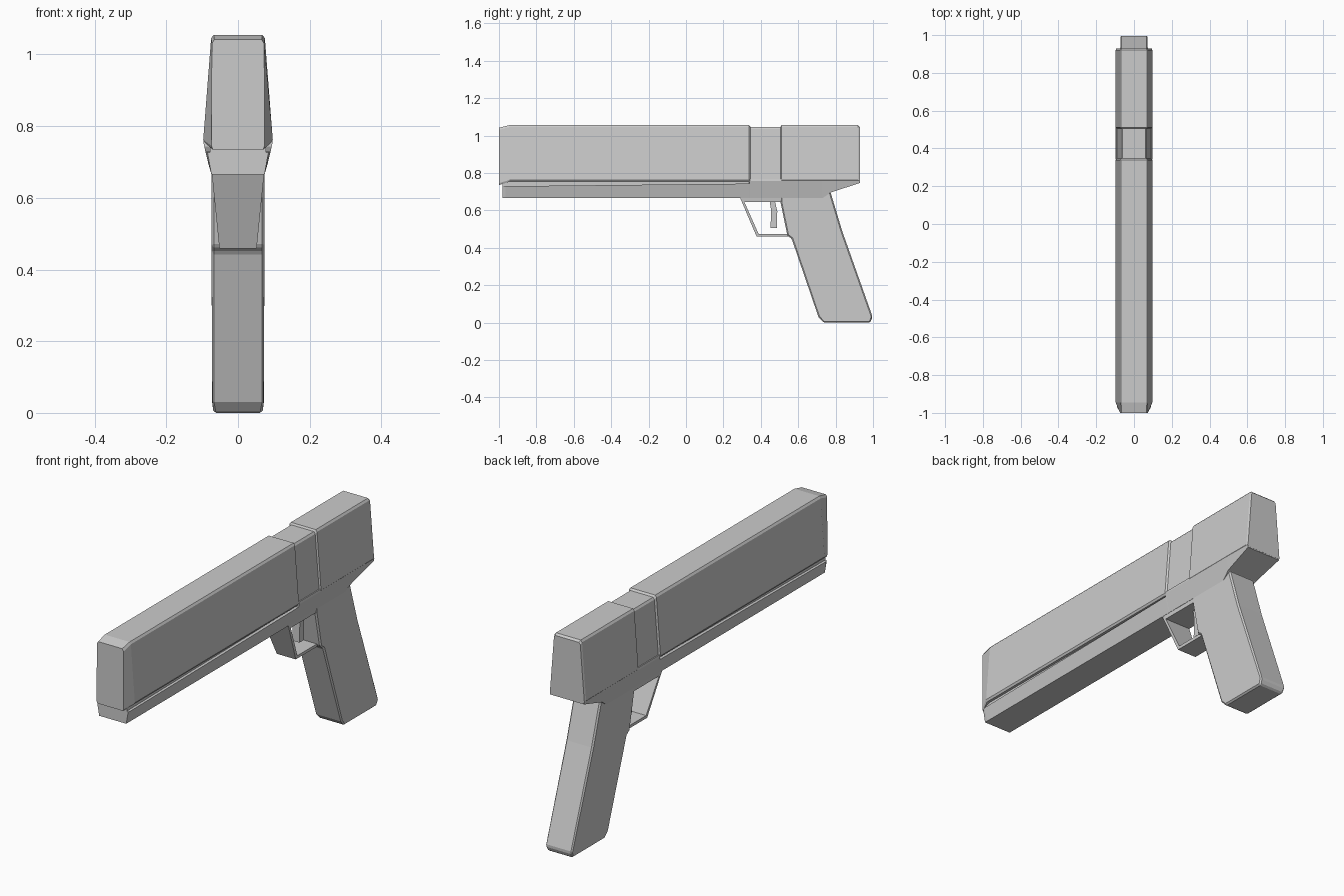
import bpy, bmesh

if "Cube" in bpy.data.objects:
    bpy.data.objects.remove(bpy.data.objects["Cube"])


def finish(name, bm, bevel=0.0):
    bmesh.ops.recalc_face_normals(bm, faces=bm.faces)
    mesh = bpy.data.meshes.new(name)
    bm.to_mesh(mesh)
    bm.free()
    ob = bpy.data.objects.new(name, mesh)
    bpy.context.collection.objects.link(ob)
    if bevel:
        mod = ob.modifiers.new("edge_chamfer", 'BEVEL')
        mod.width = bevel
        mod.segments = 1
        mod.limit_method = 'ANGLE'
    return ob


def loft(name, sections):
    """Skin mirrored half sections; each is (y, [(x, z), ...] from top to bottom)."""
    bm = bmesh.new()
    rings = []
    for y, half in sections:
        ring = half + [(-x, z) for x, z in reversed(half)]
        rings.append([bm.verts.new((x, y, z)) for x, z in ring])
    n = len(rings[0])
    for a, b in zip(rings, rings[1:]):
        for i in range(n):
            j = (i + 1) % n
            bm.faces.new((a[i], a[j], b[j], b[i]))
    bm.faces.new(rings[0])
    bm.faces.new(rings[-1])
    return finish(name, bm)


def plate(name, outline, half_width, bevel=0.0):
    """Side profile (y, z) extruded across x; half_width is a function of z."""
    bm = bmesh.new()
    sides = [[bm.verts.new((s * half_width(z), y, z)) for y, z in outline] for s in (-1, 1)]
    for side in sides:
        bm.faces.new(side)
    n = len(outline)
    for i in range(n):
        j = (i + 1) % n
        bm.faces.new((sides[0][i], sides[0][j], sides[1][j], sides[1][i]))
    return finish(name, bm, bevel)


# slide: tapered upper body, chamfered muzzle, shallow waist behind the middle
full = [(0.068, 1.055), (0.075, 1.045), (0.097, 0.762), (0.091, 0.752)]
waist = [(0.062, 1.046), (0.069, 1.036), (0.091, 0.762), (0.086, 0.752)]
muzzle = [(0.066, 1.042), (0.073, 1.03), (0.074, 0.745), (0.07, 0.735)]
back = [(0.065, 1.046), (0.072, 1.037), (0.094, 0.762), (0.09, 0.75)]
loft("slide", [(-1.0, muzzle), (-0.945, full), (0.338, full), (0.346, waist),
               (0.505, waist), (0.511, full), (0.92, full), (0.93, back)])


# lower frame: groove under the slide at the front, flush at the rear
def rail(top, x):
    return [(0.078, 0.77), (0.078, top), (x, top), (0.074, 0.665)]


flush = [(0.078, 0.77), (0.095, 0.768), (0.097, 0.757), (0.074, 0.665)]
tang = [(0.078, 0.77), (0.095, 0.768), (0.097, 0.757), (0.083, 0.696)]
tail = [(0.078, 0.77), (0.094, 0.768), (0.096, 0.757), (0.093, 0.746)]
loft("frame", [(-0.98, rail(0.727, 0.085)), (-0.965, rail(0.729, 0.091)),
               (0.338, rail(0.743, 0.094)), (0.342, flush), (0.73, flush),
               (0.775, tang), (0.929, tail)])

# grip
plate("grip", [(0.505, 0.7), (0.505, 0.645), (0.542, 0.465), (0.565, 0.448),
               (0.708, 0.03), (0.735, 0.0), (0.985, 0.0), (0.998, 0.03),
               (0.835, 0.49), (0.772, 0.7)],
      lambda z: 0.074 if z > 0.01 else 0.068, 0.007)

# trigger guard, narrower at the bottom
plate("trigger_guard", [(0.287, 0.672), (0.378, 0.459), (0.56, 0.459), (0.55, 0.474),
                        (0.388, 0.474), (0.312, 0.645), (0.52, 0.645), (0.52, 0.672)],
      lambda z: 0.052 + (z - 0.459) * 0.1)

# trigger
plate("trigger", [(0.445, 0.66), (0.455, 0.6), (0.452, 0.505), (0.486, 0.505),
                  (0.488, 0.595), (0.473, 0.66)], lambda z: 0.02)
